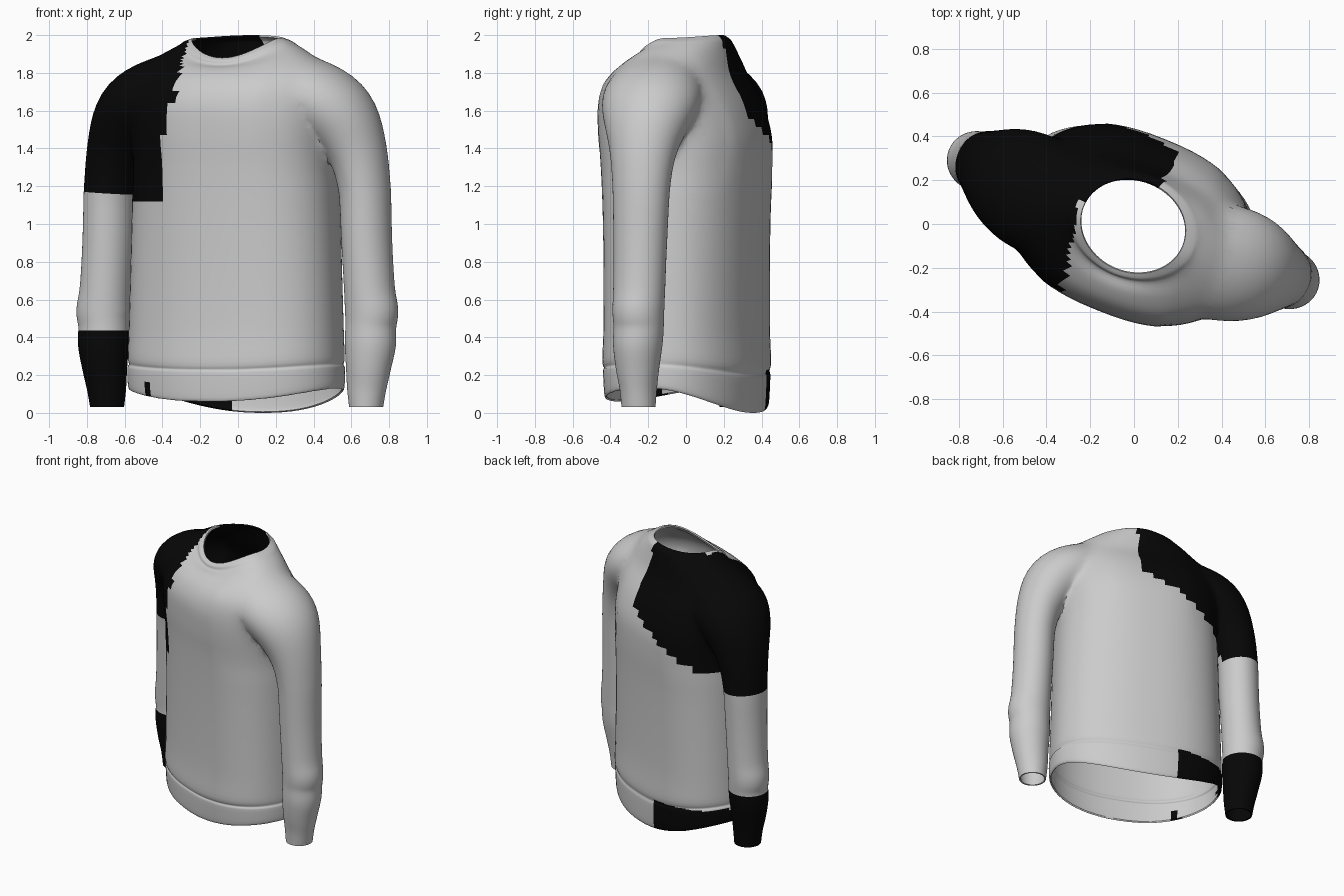
import bpy, bmesh, math
from mathutils import Vector, Matrix

if "Cube" in bpy.data.objects:
    bpy.data.objects.remove(bpy.data.objects["Cube"])

N = 72
TURN = math.radians(-22)      # the garment stands turned about z


def spline(keys, steps=4):
    """Catmull-Rom through tuples of any length."""
    out = []
    for i in range(len(keys) - 1):
        p = [keys[max(i - 1, 0)], keys[i], keys[i + 1], keys[min(i + 2, len(keys) - 1)]]
        for s in range(steps):
            t = s / steps
            out.append(tuple(0.5 * (2 * b + (c - a) * t + (2 * a - 5 * b + 4 * c - d) * t * t
                                    + (3 * b - a - 3 * c + d) * t ** 3)
                             for a, b, c, d in zip(*p)))
    out.append(keys[-1])
    return out


def loft(name, rings):
    """Closed skin over rings; each end is a fan around a pole. Returns object and poles."""
    bm = bmesh.new()
    vs = [[bm.verts.new(p) for p in r] for r in rings]
    for a, b in zip(vs, vs[1:]):
        for i in range(N):
            j = (i + 1) % N
            bm.faces.new((a[i], a[j], b[j], b[i]))
    poles = []
    for r in (vs[0], vs[-1]):
        c = sum((v.co for v in r), Vector()) / N
        poles.append(c)
        pv = bm.verts.new(c)
        for i in range(N):
            bm.faces.new((r[i], r[(i + 1) % N], pv))
    bmesh.ops.recalc_face_normals(bm, faces=bm.faces)
    me = bpy.data.meshes.new(name)
    bm.to_mesh(me)
    bm.free()
    ob = bpy.data.objects.new(name, me)
    bpy.context.collection.objects.link(ob)
    return ob, poles


def spow(x, p):
    return math.copysign(abs(x) ** p, x)


# Torso: half width, half depth, height, front drop, back drop, depth shift, squareness
torso_keys = [
    (.58, .38, .13, -.07, -.13, 0, .9),
    (.59, .39, .15, -.07, -.12, 0, .9),
    (.59, .395, .24, -.03, -.06, 0, .88),
    (.582, .39, .258, -.03, -.05, 0, .88),
    (.585, .398, .30, -.03, -.04, 0, .86),
    (.58, .39, .45, 0, 0, 0, .85),
    (.57, .392, .75, 0, 0, 0, .85),
    (.56, .40, 1.05, 0, 0, 0, .85),
    (.55, .412, 1.30, 0, 0, 0, .83),
    (.55, .415, 1.47, 0, 0, -.01, .8),
    (.55, .39, 1.64, 0, 0, -.035, .82),
    (.53, .33, 1.785, -.03, 0, -.05, .88),
    (.43, .28, 1.89, -.07, .0, -.03, .95),
    (.325, .245, 1.95, -.11, .01, -.01, 1),
    (.29, .235, 1.97, -.105, .01, -.01, 1),
    (.245, .212, 1.985, -.105, .015, -.01, 1),
]
rings = []
for a, b, z, f, k, sh, p in spline(torso_keys):
    ring = []
    for i in range(N):
        t = 2 * math.pi * i / N
        c, s = math.cos(t), math.sin(t)
        lean = -.01 if z < 1.7 else 0
        ring.append((lean + a * spow(c, p), sh + b * spow(s, p), z + s * s * (f if s < 0 else k)))
    rings.append(ring)
sweater, openings = loft("sweater", rings)

# Sleeves: side position, height, depth position, thickness, depth radius
sleeve_keys = [
    (.25, 1.74, -.03, .17, .19), (.45, 1.675, -.03, .20, .27), (.585, 1.575, -.015, .205, .25),
    (.67, 1.42, .0, .165, .19), (.718, 1.24, .01, .138, .158), (.735, .90, .01, .133, .143),
    (.75, .66, .01, .134, .138), (.762, .54, .01, .142, .136), (.758, .46, .01, .135, .133),
    (.757, .36, .005, .136, .13), (.748, .24, .0, .12, .115), (.738, .13, .0, .105, .098),
    (.735, .03, .0, .09, .09),
]
path = spline(sleeve_keys)
sleeves = []
for side in (1, -1):
    rings = []
    for i, (u, z, v, r, d) in enumerate(path):
        p, q = path[max(i - 1, 0)], path[min(i + 1, len(path) - 1)]
        tan = Vector((q[0] - p[0], q[1] - p[1])).normalized()
        if i == len(path) - 1:
            tan = Vector((0, -1))
        nu, nz = -tan.y, tan.x
        v += .005 + side * .016
        u += -.002 - side * .01
        rings.append([(side * (u + nu * r * math.cos(t)), v + d * math.sin(t), z + nz * r * math.cos(t))
                      for t in (2 * math.pi * k / N for k in range(N))])
    ob, poles = loft("sleeve", rings)
    openings.append(poles[1])
    sleeves.append(ob)

# Join sleeves to the torso
bpy.context.view_layer.objects.active = sweater
for ob in sleeves:
    mod = sweater.modifiers.new("join", 'BOOLEAN')
    mod.operation, mod.solver, mod.object = 'UNION', 'EXACT', ob
    bpy.ops.object.modifier_apply(modifier=mod.name)
    bpy.data.objects.remove(ob)

# Open neck, hem and cuffs, then soften the shoulder seams
me = sweater.data
bm = bmesh.new()
bm.from_mesh(me)
ends = [v for v in bm.verts if any((v.co - o).length < 1e-3 for o in openings)]
bmesh.ops.delete(bm, geom=ends, context='VERTS')
bmesh.ops.remove_doubles(bm, verts=bm.verts, dist=.003)
for _ in range(8):
    soft = [v for v in bm.verts if abs(v.co.x) > .3 and v.co.z > 1.2 and not v.is_boundary]
    bmesh.ops.smooth_vert(bm, verts=soft, factor=.5, use_axis_x=True, use_axis_y=True, use_axis_z=True)


# Black patches on one shoulder, its cuff and the hem corner
def is_black(c):
    u, v, z = c
    x = u * math.cos(TURN) - v * math.sin(TURN)
    if u < -.6 and z < .43:
        return True
    if v < 0 or u < -.6:
        if z > 1.15 and x < -.4 + max(0, z - 1.45) * .26:
            return True
        return -.5 < x < -.45 and z < .17 and v < 0
    if u < .05 and z > 1.56 + .62 * u:
        return True
    return u < -.2 and z < .23


for f in bm.faces:
    f.material_index = int(is_black(f.calc_center_median()))
bm.transform(Matrix.Rotation(TURN, 4, 'Z'))
bm.to_mesh(me)
bm.free()

black = bpy.data.materials.new("black_cloth")
black.diffuse_color = (.002, .002, .002, 1)
black.use_nodes = True
black.node_tree.nodes["Principled BSDF"].inputs["Base Color"].default_value = black.diffuse_color
idx = [p.material_index for p in me.polygons]
me.materials.clear()
me.materials.append(None)
me.materials.append(black)
me.polygons.foreach_set("material_index", idx)

# Cloth thickness and smooth shading
mod = sweater.modifiers.new("thickness", 'SOLIDIFY')
mod.thickness, mod.offset = .01, -1
sweater.select_set(True)
bpy.ops.object.modifier_apply(modifier=mod.name)
bpy.ops.object.shade_smooth_by_angle(angle=math.radians(60))
